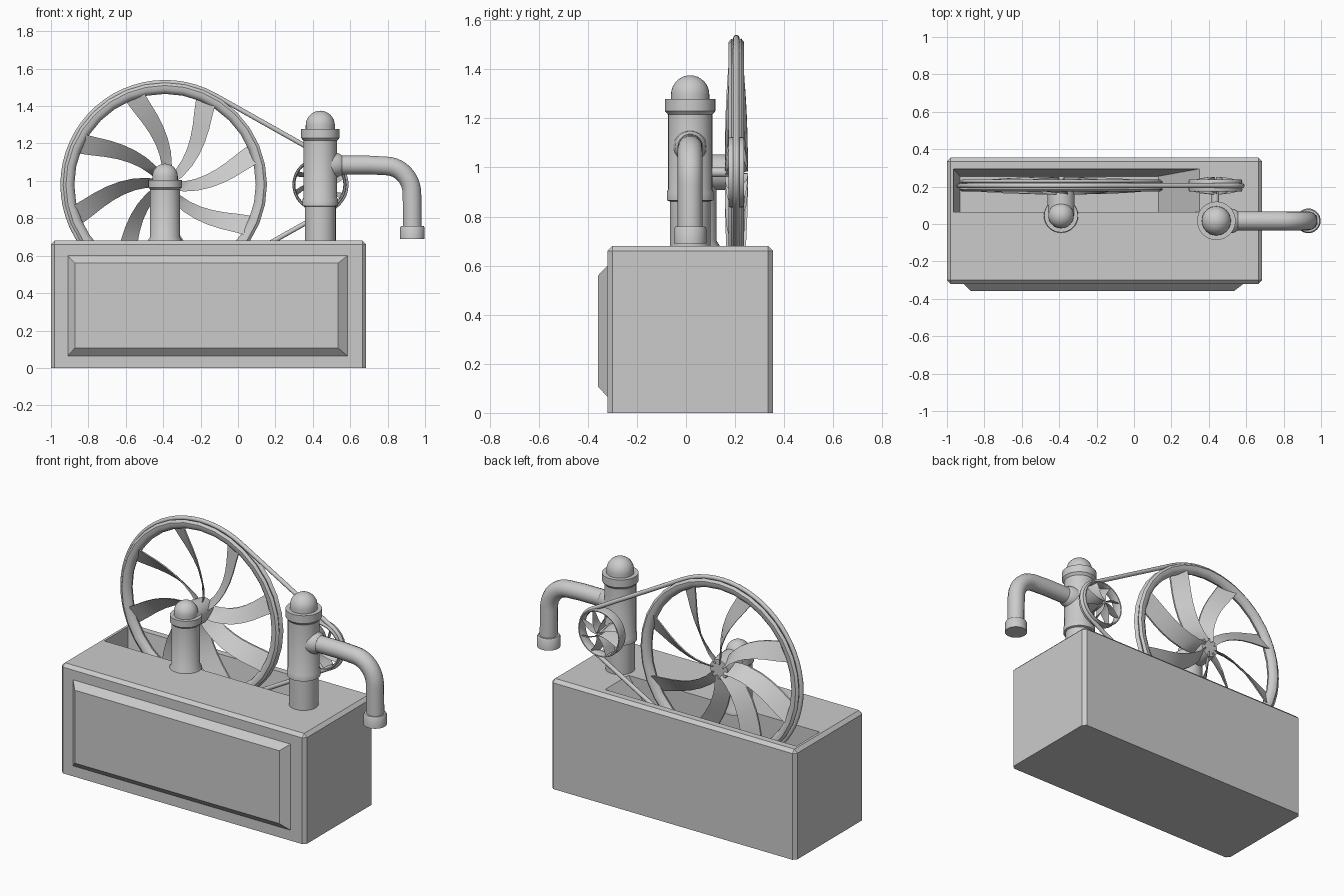
import bpy, bmesh, math
from mathutils import Matrix, Vector

if "Cube" in bpy.data.objects:
    bpy.data.objects.remove(bpy.data.objects["Cube"])

WZ, WY = 0.98, 0.205          # wheel axis height and wheel plane
BIG_X, SMALL_X, SMALL_S = -0.39, 0.435, 0.265


def finish(name, bm, smooth=True):
    bmesh.ops.remove_doubles(bm, verts=bm.verts, dist=1e-5)
    bmesh.ops.recalc_face_normals(bm, faces=bm.faces)
    me = bpy.data.meshes.new(name)
    bm.to_mesh(me)
    bm.free()
    ob = bpy.data.objects.new(name, me)
    bpy.context.collection.objects.link(ob)
    bpy.ops.object.select_all(action='DESELECT')
    ob.select_set(True)
    bpy.context.view_layer.objects.active = ob
    if smooth:
        bpy.ops.object.shade_smooth_by_angle(angle=math.radians(35))
    return ob


def loft(bm, rings, closed=False):
    """Skin a list of equal-length point rings; cap the ends unless closed."""
    vs = [[bm.verts.new(p) for p in r] for r in rings]
    n = len(vs[0])
    for i in range(len(vs) if closed else len(vs) - 1):
        a, b = vs[i], vs[(i + 1) % len(vs)]
        for j in range(n):
            k = (j + 1) % n
            bm.faces.new((a[j], a[k], b[k], b[j]))
    if not closed:
        bm.faces.new(vs[0])
        bm.faces.new(vs[-1])


def lathe(name, profile, center, axis='Z', closed=False, scale=1.0, segs=32):
    """Revolve (radius, height) pairs round z, or round y when axis is 'Y'."""
    bm = bmesh.new()
    rings = [[(max(r, 1e-3) * scale * math.cos(2 * math.pi * i / segs),
               max(r, 1e-3) * scale * math.sin(2 * math.pi * i / segs), h)
              for i in range(segs)] for r, h in profile]
    loft(bm, rings, closed)
    m = Matrix.Translation(center)
    if axis == 'Y':
        m = m @ Matrix.Rotation(-math.pi / 2, 4, 'X')
    bm.transform(m)
    return finish(name, bm)


def dome(r, z, h, steps=8):
    return [(r * math.cos(math.pi / 2 * i / steps),
             z + h * math.sin(math.pi / 2 * i / steps)) for i in range(steps + 1)]


def rect_z(x0, x1, y0, y1, z):
    return [(x0, y0, z), (x1, y0, z), (x1, y1, z), (x0, y1, z)]


def rect_y(x0, x1, z0, z1, y):
    return [(x0, y, z0), (x1, y, z0), (x1, y, z1), (x0, y, z1)]


# Cabinet with bevelled upright and top edges
bm = bmesh.new()
loft(bm, [rect_z(-1, 0.685, -0.32, 0.355, 0), rect_z(-1, 0.685, -0.32, 0.355, 0.68)])
edges = [e for e in bm.edges if max(v.co.z for v in e.verts) > 0.5]
bmesh.ops.bevel(bm, geom=edges, offset=0.02, segments=1, affect='EDGES')
cabinet = finish("cabinet", bm, False)

# Tapered wheel well cut into the top
bm = bmesh.new()
slope = 0.02 / 0.3
loft(bm, [rect_z(-0.93, 0.13, 0.065, 0.255, 0.38),
          rect_z(-0.965, 0.35, 0.065, 0.295, 0.68),
          rect_z(-0.965, 0.35, 0.065, 0.295, 0.75)])
cutter = finish("well_cutter", bm, False)
cutter.hide_render = True
mod = cabinet.modifiers.new("well", 'BOOLEAN')
mod.operation, mod.object, mod.solver = 'DIFFERENCE', cutter, 'EXACT'
bpy.context.view_layer.objects.active = cabinet
bpy.ops.object.modifier_apply(modifier="well")
bpy.data.objects.remove(cutter)

# Raised front panel
bm = bmesh.new()
loft(bm, [rect_y(-0.91, 0.585, 0.065, 0.6, -0.315),
          rect_y(-0.91, 0.585, 0.065, 0.6, -0.32),
          rect_y(-0.872, 0.535, 0.107, 0.56, -0.358)])
finish("front_panel", bm, False)

# Wheel support post and pump column
lathe("wheel_post", [(0, 0.66), (0.092, 0.66), (0.092, 0.682), (0.08, 0.7), (0.08, 0.955),
                     (0.09, 0.965), (0.09, 1.005), (0.068, 1.005)] + dome(0.068, 1.025, 0.067),
      (BIG_X, 0.045, 0))
lathe("pump_column", [(0, 0.66), (0.083, 0.66), (0.083, 0.862), (0.095, 0.866), (0.095, 0.9),
                      (0.09, 0.91), (0.09, 1.215), (0.103, 1.23), (0.103, 1.278),
                      (0.078, 1.278)] + dome(0.078, 1.297, 0.078),
      (0.44, 0.017, 0))


# Spoked wheels: grooved rim, twisted swept blades, hub on an axle
def wheel(prefix, cx, s, axle_start):
    half = [(0.485, 0), (0.491, 0.018), (0.508, 0.031), (0.53, 0.032), (0.545, 0.02), (0.532, 0)]
    prof = half + [(r, -h) for r, h in half[-2:0:-1]]
    c = (cx, WY, WZ)
    lathe(prefix + "_rim", prof, c, 'Y', True, s)
    a = axle_start - WY
    lathe(prefix + "_hub", [(0, a), (0.073, a), (0.073, -0.04), (0.06, 0.03), (0, 0.03)], c, 'Y', False, s)
    bm = bmesh.new()
    for k in range(8):
        tip = math.radians(19 + 45 * k)
        rings = []
        for i in range(8):
            t = i / 7
            r = 0.035 + 0.46 * t
            ang = tip - math.radians(30) * (1 - t) ** 1.3
            w = 0.022 + 0.033 * t
            d = 0.042 - 0.02 * t ** 2
            mid = Vector((math.cos(ang), 0, math.sin(ang))) * r
            lean = ang + math.radians(18) * math.sin(math.pi * t)
            side = Vector((-math.sin(lean), 0, math.cos(lean))) * w
            rings.append([tuple((mid + side * q) * s + Vector((cx, WY + d * q + o, WZ)))
                          for q, o in ((1, -.005), (1, .005), (-1, .005), (-1, -.005))])
        loft(bm, rings)
    finish(prefix + "_blades", bm)


wheel("flywheel", BIG_X, 1.0, 0.045)
wheel("pulley", SMALL_X, SMALL_S, 0.05)


# Round tubes swept along a path
def tube(name, pts, r, cyclic=False):
    cu = bpy.data.curves.new(name, 'CURVE')
    cu.dimensions = '3D'
    cu.bevel_depth, cu.bevel_resolution, cu.use_fill_caps = r, 5, True
    sp = cu.splines.new('POLY')
    sp.points.add(len(pts) - 1)
    for p, co in zip(sp.points, pts):
        p.co = (*co, 1)
    sp.use_cyclic_u = cyclic
    ob = bpy.data.objects.new(name, cu)
    bpy.context.collection.objects.link(ob)
    bpy.ops.object.select_all(action='DESELECT')
    ob.select_set(True)
    bpy.context.view_layer.objects.active = ob
    bpy.ops.object.convert(target='MESH')
    bpy.ops.object.shade_smooth_by_angle(angle=math.radians(35))


# Drive belt: tangent lines round both wheels
R, r = 0.547, 0.143
tan = math.acos((R - r) / (SMALL_X - BIG_X))
arc = lambda cx, rad, a0, a1, n: [(cx + rad * math.cos(a0 + (a1 - a0) * i / n), WY,
                                   WZ + rad * math.sin(a0 + (a1 - a0) * i / n)) for i in range(n + 1)]
tube("drive_belt", arc(BIG_X, R, tan, 2 * math.pi - tan, 40) + arc(SMALL_X, r, -tan, tan, 16), 0.013, True)

# Spout: horizontal pipe, bend, and end collar
SY = 0.017
bend = [(0.79 + 0.14 * math.sin(a), SY, 0.93 + 0.15 * math.cos(a))
        for a in (math.pi / 2 * i / 10 for i in range(11))]
tube("spout", [(0.46, SY, 1.085), (0.7, SY, 1.085)] + bend + [(0.933, SY, 0.72)], 0.051)
collar = lathe("spout_collar", [(0, 0.06), (0.068, 0.06), (0.062, 0.1), (0.051, 0.115), (0, 0.115)], (0, 0, 0))
collar.data.transform(Matrix.Translation((0.44, SY, 1.085)) @ Matrix.Rotation(math.pi / 2, 4, 'Y'))
lathe("spout_nozzle", [(0, 0.69), (0.066, 0.69), (0.066, 0.75), (0.06, 0.76), (0, 0.76)], (0.932, SY, 0))
